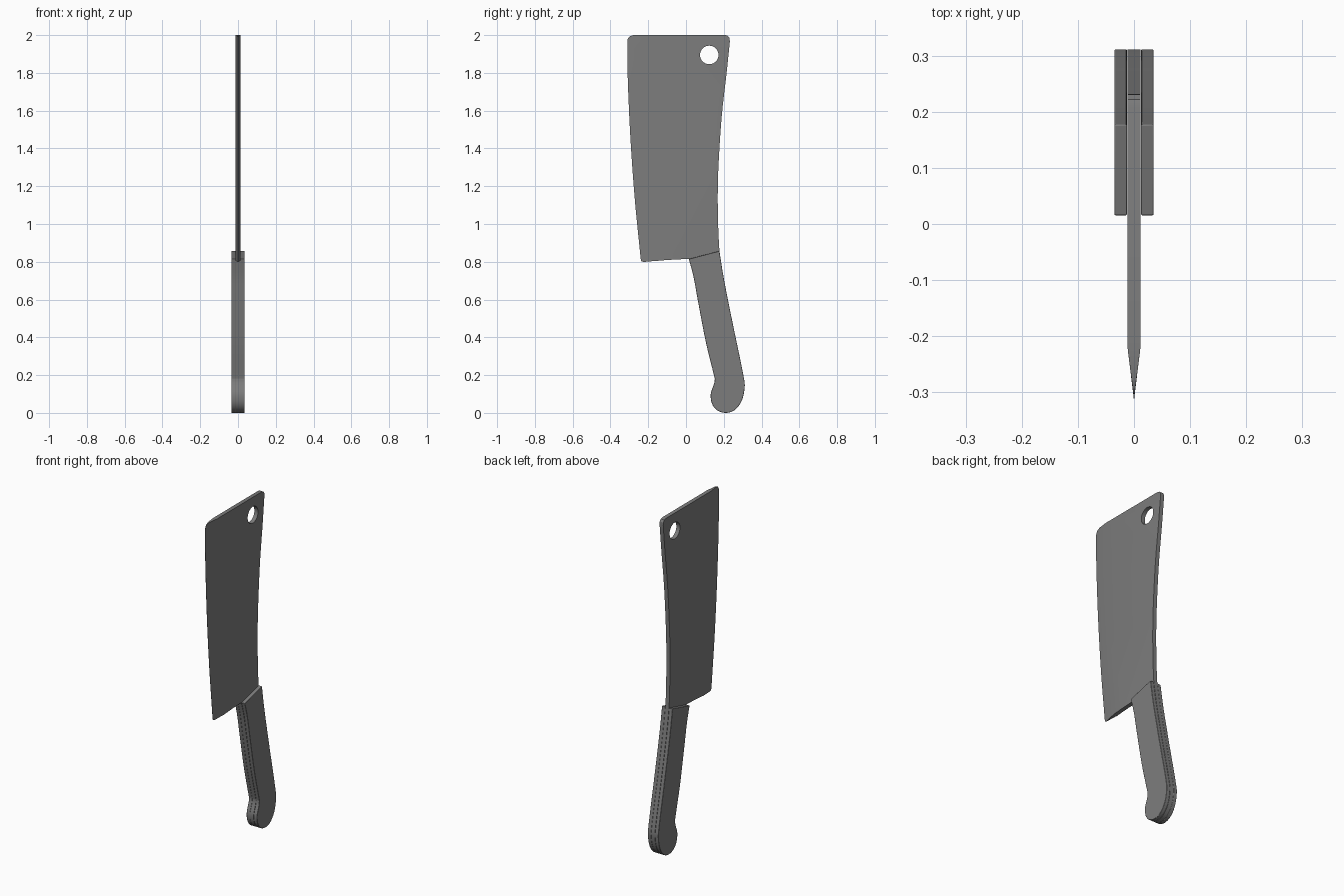
import bpy, bmesh
from math import pi
from mathutils import Vector

if "Cube" in bpy.data.objects:
    bpy.data.objects.remove(bpy.data.objects["Cube"])

T = 0.012        # half thickness of blade
GRIND = 0.095    # width of the ground edge

steel = bpy.data.materials.new("dark_grey")
steel.diffuse_color = (0.204, 0.204, 0.204, 1)
steel.use_nodes = True
steel.node_tree.nodes["Principled BSDF"].inputs["Base Color"].default_value = steel.diffuse_color


def spline(pts, n=5):
    """Catmull-Rom curve through 2D points."""
    p = [Vector(q) for q in pts]
    p = [2 * p[0] - p[1]] + p + [2 * p[-1] - p[-2]]
    out = []
    for a, b, c, d in zip(p, p[1:], p[2:], p[3:]):
        for i in range(n):
            t = i / n
            out.append(0.5 * (2 * b + (c - a) * t + (2 * a - 5 * b + 4 * c - d) * t * t
                              + (3 * b - a - 3 * c + d) * t ** 3))
    return out + [p[-2]]


def finish(bm, name):
    bmesh.ops.recalc_face_normals(bm, faces=bm.faces)
    me = bpy.data.meshes.new(name)
    bm.to_mesh(me)
    bm.free()
    me.materials.append(steel)
    ob = bpy.data.objects.new(name, me)
    bpy.context.collection.objects.link(ob)
    return ob


def shade(ob):
    bpy.ops.object.select_all(action='DESELECT')
    ob.select_set(True)
    bpy.context.view_layer.objects.active = ob
    bpy.ops.object.shade_smooth_by_angle()


# Profiles in (y, z)
spine = spline([(0.232, 1.965), (0.215, 1.80), (0.190, 1.58), (0.173, 1.33),
                (0.168, 1.15), (0.171, 0.97), (0.177, 0.857)])
handle = spline([(0.177, 0.857), (0.201, 0.707), (0.248, 0.47), (0.303, 0.204),
                 (0.310, 0.13), (0.293, 0.06), (0.256, 0.014), (0.21, 0.0),
                 (0.165, 0.014), (0.137, 0.05), (0.131, 0.10), (0.147, 0.15),
                 (0.152, 0.175), (0.147, 0.204), (0.104, 0.38), (0.062, 0.60),
                 (0.040, 0.72), (0.015, 0.815)], 4)
edge_curve = spline([(-0.311, 1.965), (-0.308, 1.76), (-0.294, 1.45),
                     (-0.271, 1.13), (-0.240, 0.818)], 5)
edge = ([Vector(p) for p in [(-0.278, 2.0), (-0.297, 1.994), (-0.308, 1.982)]]
        + edge_curve + [Vector(p) for p in [(-0.237, 0.804), (-0.226, 0.799)]])


def edge_y(z):
    """Unrounded cutting edge position at height z."""
    for a, b in zip(edge_curve, edge_curve[1:]):
        if a.y >= z >= b.y:
            return a.x + (b.x - a.x) * (a.y - z) / (a.y - b.y)
    return edge_curve[0].x if z > 1.5 else edge_curve[-1].x


# Blade with ground cutting edge and full tang
grind = [Vector((edge_y(p.y) + GRIND, p.y)) for p in edge]
grind[-1].y = 0.806
corner = [Vector(p) for p in [(0.208, 2.0), (0.222, 1.996), (0.231, 1.984)]]
heel = [Vector((-0.06, 0.812))]
body = grind[::-1] + corner + spine + handle[1:] + heel
n = len(edge)
bm = bmesh.new()
rims = []
for s in (-1, 1):
    bv = [bm.verts.new((s * T, p.x, p.y)) for p in body]
    ev = [bm.verts.new((s * max(0.0004, T * min(1, (p.x - edge_y(p.y)) / GRIND)), p.x, p.y))
          for p in edge][::-1]
    bm.faces.new(bv)
    for i in range(n - 1):
        bm.faces.new((ev[i], ev[i + 1], bv[i + 1], bv[i]))
    rims.append(ev + bv[n - 1:] + bv[:1])
left, right = rims
for i in range(len(left)):
    bm.faces.new((left[i - 1], left[i], right[i], right[i - 1]))
blade = finish(bm, "blade_and_tang")

# Hanging hole
bpy.ops.mesh.primitive_cylinder_add(vertices=48, radius=0.049, depth=0.2,
                                    location=(0, 0.123, 1.895), rotation=(0, pi / 2, 0))
cutter = bpy.context.object
cutter.name = "hole_cutter"
cutter.hide_render = True
cutter.data.materials.append(steel)
mod = blade.modifiers.new("hole", 'BOOLEAN')
mod.operation = 'DIFFERENCE'
mod.solver = 'EXACT'
mod.object = cutter
bpy.context.view_layer.objects.active = blade
bpy.ops.object.modifier_apply(modifier=mod.name)
bpy.data.objects.remove(cutter)
shade(blade)

# Two handle scales either side of the tang
for s, name in ((-1, "handle_scale_left"), (1, "handle_scale_right")):
    bm = bmesh.new()
    f = bm.faces.new([bm.verts.new((s * 0.0126, p.x, p.y)) for p in handle])
    ext = bmesh.ops.extrude_face_region(bm, geom=[f], use_keep_orig=True)
    bmesh.ops.translate(bm, vec=(s * 0.0224, 0, 0),
                        verts=[g for g in ext["geom"] if isinstance(g, bmesh.types.BMVert)])
    scale = finish(bm, name)
    bev = scale.modifiers.new("soft_edges", 'BEVEL')
    bev.width = 0.002
    bev.segments = 2
    bev.limit_method = 'ANGLE'
    bev.angle_limit = 0.9
    shade(scale)
